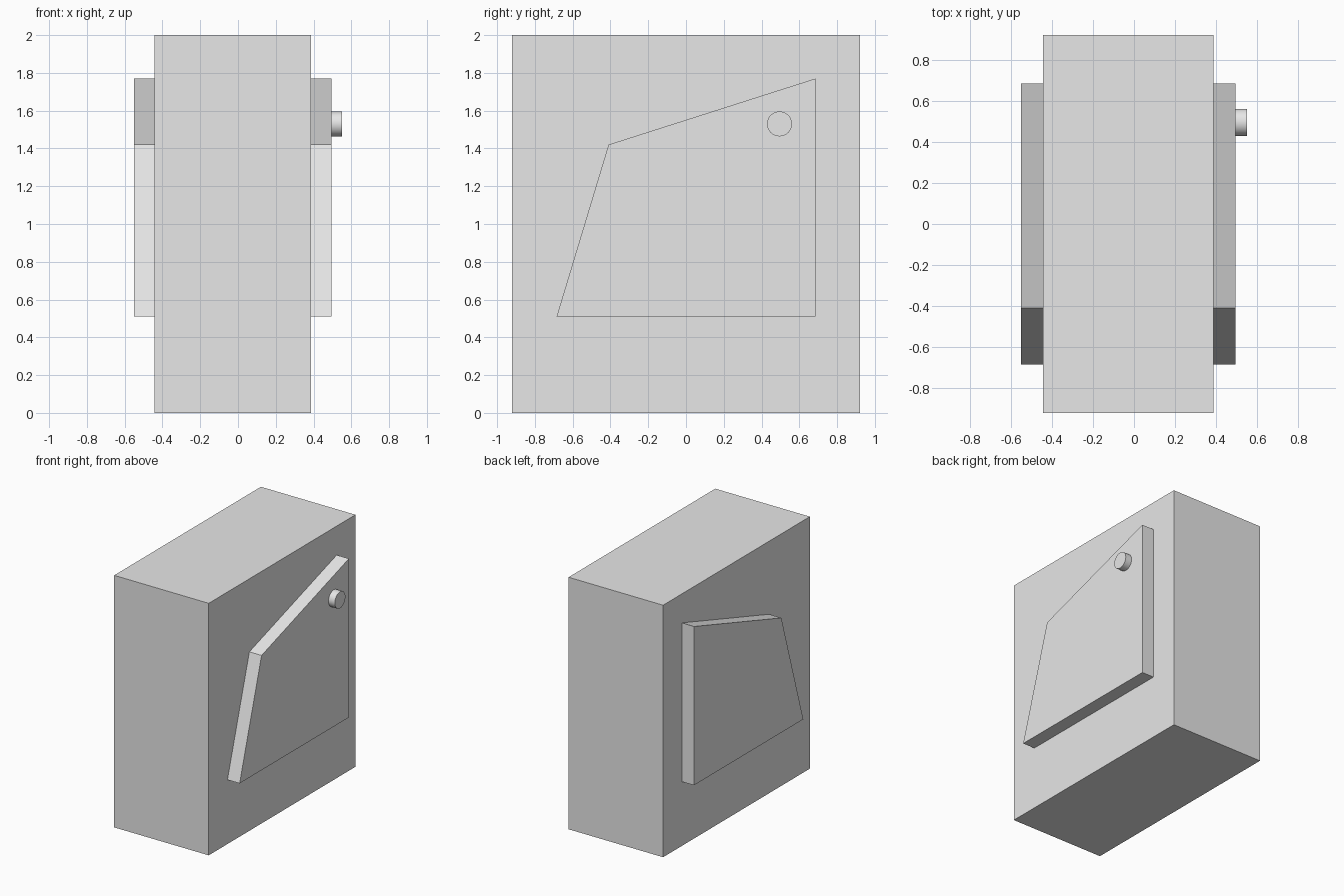
import bpy
import bmesh
from math import pi, radians
from mathutils import Matrix, Vector

cube = bpy.data.objects.get("Cube")
if cube:
    bpy.data.objects.remove(cube, do_unlink=True)

grey = bpy.data.materials.new("plain grey")
grey.use_nodes = True
grey.diffuse_color = (0.8, 0.8, 0.8, 1)
grey.node_tree.nodes["Principled BSDF"].inputs["Base Color"].default_value = (0.8, 0.8, 0.8, 1)


def add_part(name, bm):
    bmesh.ops.recalc_face_normals(bm, faces=bm.faces)
    mesh = bpy.data.meshes.new(name)
    bm.to_mesh(mesh)
    bm.free()
    mesh.materials.append(grey)
    obj = bpy.data.objects.new(name, mesh)
    bpy.context.collection.objects.link(obj)
    return obj


def side_prism(name, profile, x0, x1):
    """Extrude a (y, z) outline from x0 to x1."""
    bm = bmesh.new()
    face = bm.faces.new([bm.verts.new((x0, y, z)) for y, z in profile])
    extruded = bmesh.ops.extrude_face_region(bm, geom=[face])["geom"]
    verts = [v for v in extruded if isinstance(v, bmesh.types.BMVert)]
    bmesh.ops.translate(bm, verts=verts, vec=(x1 - x0, 0, 0))
    return add_part(name, bm)


# Main box
side_prism("body", [(-0.92, 0), (0.92, 0), (0.92, 2), (-0.92, 2)], -0.443, 0.387)

# Raised panels on both sides
panel = [(-0.685, 0.51), (0.685, 0.51), (0.685, 1.77), (-0.41, 1.42)]
side_prism("left_panel", panel, 0.387, 0.494)
side_prism("right_panel", panel, -0.55, -0.443)

# Round knob on the left panel
bm = bmesh.new()
placement = Matrix.Translation(Vector((0.522, 0.495, 1.53))) @ Matrix.Rotation(pi / 2, 4, "Y")
bmesh.ops.create_cone(bm, cap_ends=True, segments=32, radius1=0.066, radius2=0.066,
                      depth=0.056, matrix=placement)
knob = add_part("knob", bm)
bpy.ops.object.select_all(action="DESELECT")
knob.select_set(True)
bpy.context.view_layer.objects.active = knob
bpy.ops.object.shade_smooth_by_angle(angle=radians(30))
